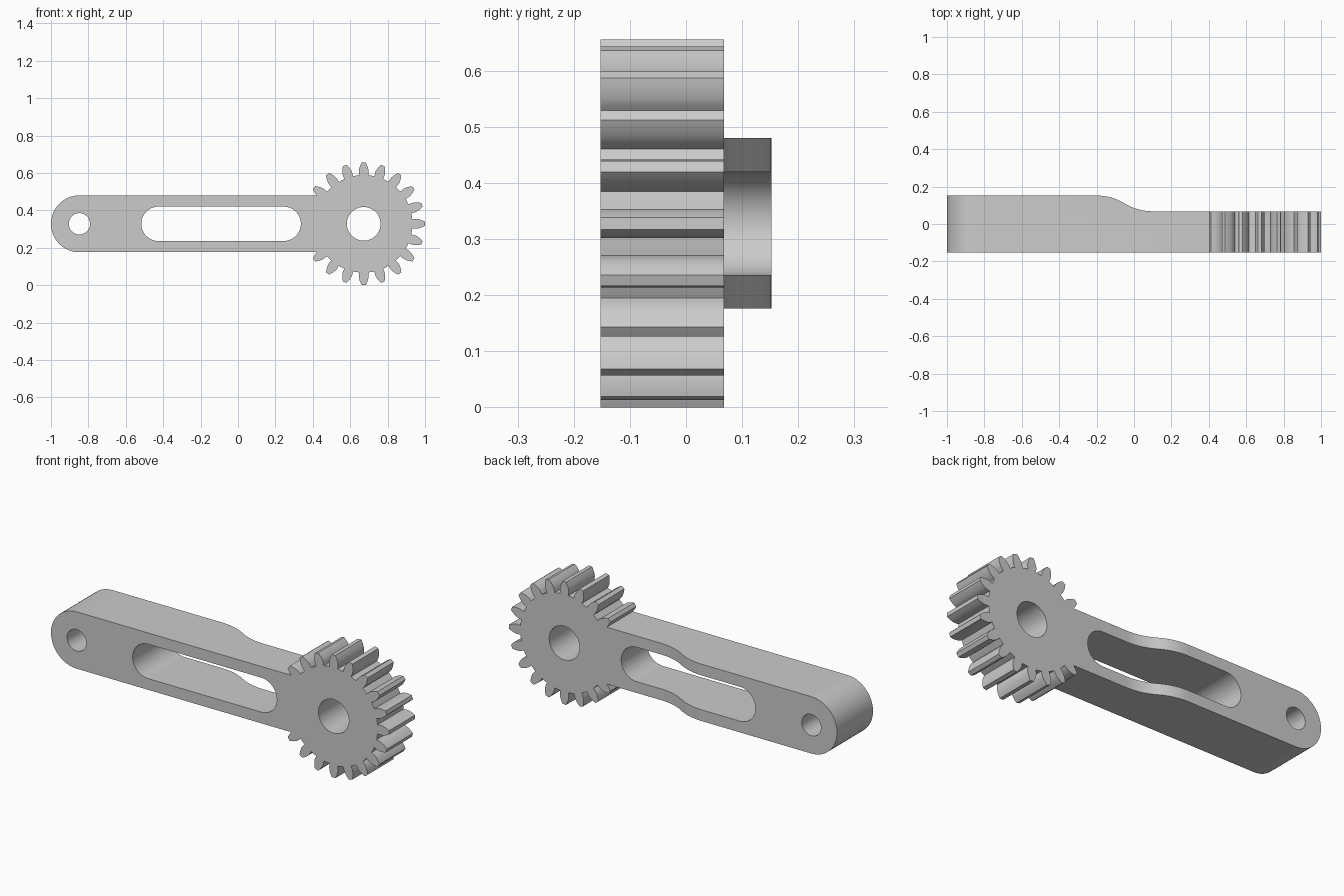
import bpy, bmesh
from math import pi, cos, sin, tan, acos, atan2, sqrt, radians
from mathutils import Vector

if "Cube" in bpy.data.objects:
    bpy.data.objects.remove(bpy.data.objects["Cube"], do_unlink=True)

MID = 0.328               # height of the centre line
PIVOT, HUB = -0.848, 0.672  # x of the small hole and of the gear centre
FRONT, THIN, THICK = -0.152, 0.068, 0.152

grey = bpy.data.materials.new("plain grey")
grey.use_nodes = True
colour = (0.6, 0.6, 0.6, 1)
grey.diffuse_color = colour
grey.node_tree.nodes["Principled BSDF"].inputs["Base Color"].default_value = colour


def prism(name, points, direction):
    """Closed outline of 3D points, extruded along a direction."""
    bm = bmesh.new()
    face = bm.faces.new([bm.verts.new(p) for p in points])
    ext = bmesh.ops.extrude_face_region(bm, geom=[face])
    verts = [g for g in ext["geom"] if isinstance(g, bmesh.types.BMVert)]
    bmesh.ops.translate(bm, verts=verts, vec=Vector(direction))
    bmesh.ops.recalc_face_normals(bm, faces=bm.faces)
    mesh = bpy.data.meshes.new(name)
    bm.to_mesh(mesh)
    bm.free()
    mesh.materials.append(grey)
    obj = bpy.data.objects.new(name, mesh)
    bpy.context.collection.objects.link(obj)
    return obj


def upright(name, outline, half):
    """Prism from an (x, z) outline, running front to back."""
    return prism(name, [(x, -half, z) for x, z in outline], (0, 2 * half, 0))


def capsule(x0, x1, r, n=32):
    """Outline with two round ends; x0 == x1 gives a circle."""
    right = [(x1 + r * cos(a), MID + r * sin(a))
             for a in (-pi / 2 + pi * i / n for i in range(n + (x0 != x1)))]
    left = [(x0 - r * cos(a), MID - r * sin(a))
            for a in (-pi / 2 + pi * i / n for i in range(n + (x0 != x1)))]
    return right + left


def gear_outline(teeth=20, tip=0.328, pressure=radians(20)):
    """Involute gear outline with a tooth pointing along +x."""
    module = 2 * tip / (teeth + 2)
    pitch = module * teeth / 2
    base, root = pitch * cos(pressure), pitch - 1.25 * module
    half_base = pi / (2 * teeth) + tan(pressure) - pressure
    flank = [(root, half_base)]
    steps = 6
    for i in range(steps + 1):
        r = base + (tip - base) * i / steps
        a = acos(min(1, base / r))
        flank.append((r, half_base - (tan(a) - a)))
    tooth = [(r, -a) for r, a in flank] + [(tip, 0)] + [(r, a) for r, a in flank[::-1]]
    tooth.append((root, pi / teeth))
    return [(HUB + r * cos(a + 2 * pi * k / teeth), MID + r * sin(a + 2 * pi * k / teeth))
            for k in range(teeth) for r, a in tooth]


def plan_outline():
    """Top outline: thick arm, S-shaped step of two arcs, thin gear side."""
    x0, x1, n = -0.2, 0.1, 16
    run, drop = (x1 - x0) / 2, (THICK - THIN) / 2
    radius = (run ** 2 + drop ** 2) / (2 * drop)
    sweep = atan2(run, radius - drop)
    pts = [(-1.2, FRONT), (-1.2, THICK)]
    pts += [(x0 + radius * sin(sweep * i / n), THICK - radius * (1 - cos(sweep * i / n)))
            for i in range(n + 1)]
    pts += [(x1 - radius * sin(sweep * i / n), THIN + radius * (1 - cos(sweep * i / n)))
            for i in range(n - 1, -1, -1)]
    return pts + [(1.2, THIN), (1.2, FRONT)]


# Overlong solids, trimmed to depth by the plan shape
arm = upright("geared_arm", capsule(PIVOT, 0.6, 0.152), 0.25)
tools = [
    (upright("gear_blank", gear_outline(), 0.3), "UNION"),
    (prism("plan_trim", [(x, y, -0.2) for x, y in plan_outline()], (0, 0, 1.2)), "INTERSECT"),
    (upright("slot_cutter", capsule(-0.425, 0.244, 0.092), 0.4), "DIFFERENCE"),
    (upright("pivot_hole_cutter", capsule(PIVOT, PIVOT, 0.057), 0.4), "DIFFERENCE"),
    (upright("hub_hole_cutter", capsule(HUB, HUB, 0.09), 0.4), "DIFFERENCE"),
]

bpy.ops.object.select_all(action="DESELECT")
arm.select_set(True)
bpy.context.view_layer.objects.active = arm
for tool, operation in tools:
    mod = arm.modifiers.new(tool.name, "BOOLEAN")
    mod.object, mod.operation, mod.solver = tool, operation, "EXACT"
    bpy.ops.object.modifier_apply(modifier=mod.name)
    bpy.data.objects.remove(tool, do_unlink=True)

bpy.ops.object.shade_smooth_by_angle(angle=radians(25))
